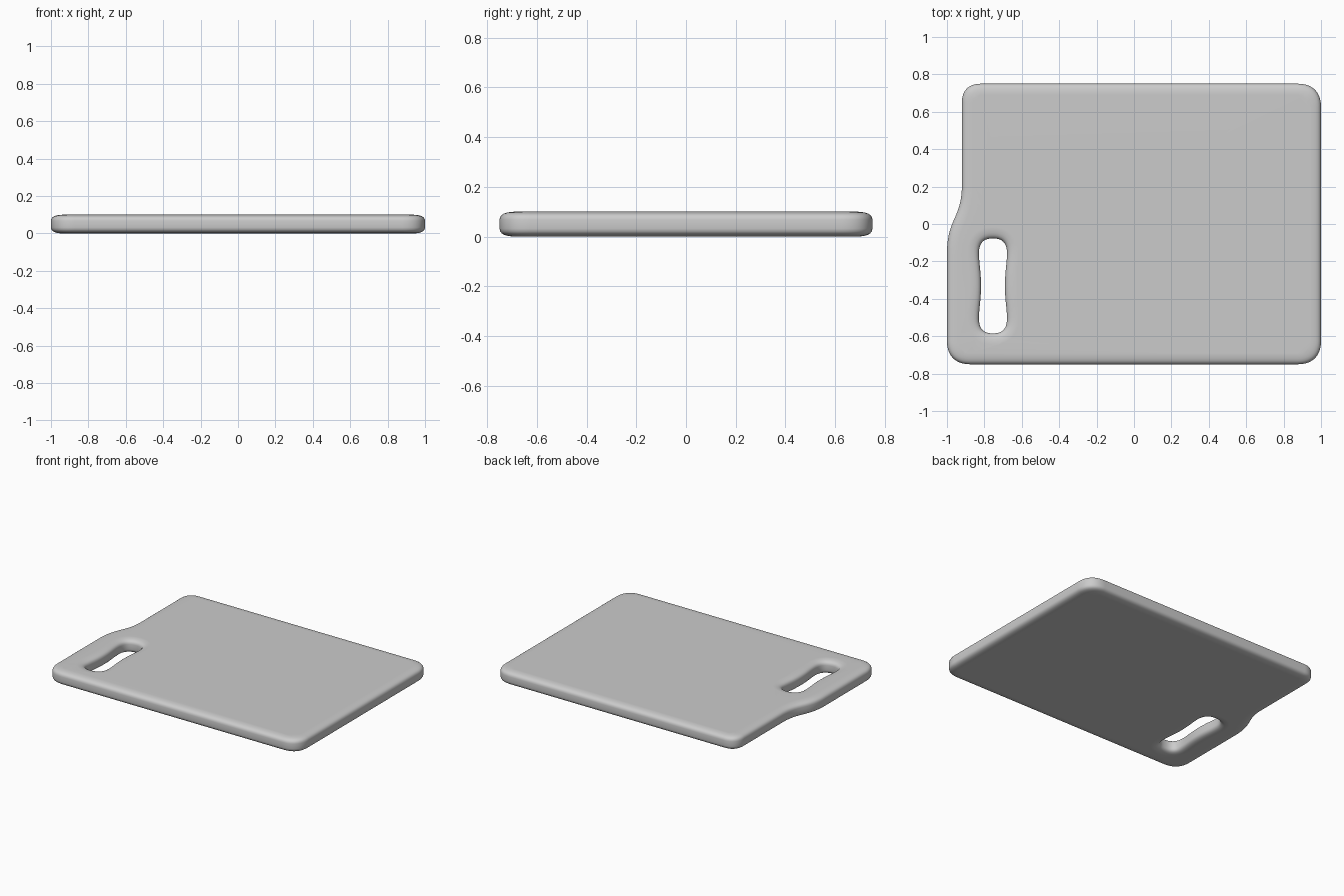
import bpy, bmesh
from mathutils import Vector

if "Cube" in bpy.data.objects:
    bpy.data.objects.remove(bpy.data.objects["Cube"])


def bezier(p0, p1, p2, p3, n):
    """Sample a cubic curve, leaving out its last point."""
    p0, p1, p2, p3 = map(Vector, (p0, p1, p2, p3))
    out = []
    for i in range(n):
        t = i / n
        s = 1 - t
        out.append(p0*s**3 + p1*3*s*s*t + p2*3*s*t*t + p3*t**3)
    return out


def corner(c, d_in, d_out, size, n=16):
    """Softly rounded corner at c, entered along d_in and left along d_out."""
    c, a, b = Vector(c), Vector(d_in), Vector(d_out)
    k = size * 0.36
    return bezier(c - a*size, c - a*k, c + b*k, c + b*size, n) + [c + b*size]


def inset(loop, d):
    """Move a loop by d to its left, which is the solid side."""
    out = []
    for i, p in enumerate(loop):
        a = (p - loop[i - 1]).normalized()
        b = (loop[(i + 1) % len(loop)] - p).normalized()
        t = (a + b).normalized()
        out.append(p + Vector((-t.y, t.x)) * d)
    return out


# Board outline, counter-clockwise, with the stepped grip side on the left
outline = (corner((-1, -0.75), (0, -1), (1, 0), 0.125)
           + corner((1, -0.75), (1, 0), (0, 1), 0.125)
           + corner((1, 0.75), (0, 1), (-1, 0), 0.125)
           + corner((-0.92, 0.75), (-1, 0), (0, -1), 0.10)
           + bezier((-0.92, 0.21), (-0.92, 0.03), (-1, 0.03), (-1, -0.16), 24)
           + [Vector((-1, -0.16))])

# Waisted handle slot, one quarter mirrored, then run clockwise
quarter = (bezier((0.064, 0), (0.064, 0.08), (0.075, 0.12), (0.075, 0.175), 10)
           + bezier((0.075, 0.175), (0.075, 0.235), (0.045, 0.254), (0, 0.254), 12))
top = Vector((0, 0.254))
half = quarter + [top] + [Vector((-p.x, p.y)) for p in reversed(quarter)]
slot = half + [Vector((p.x, -p.y)) for p in reversed(half[1:-1])]
slot = [p + Vector((-0.754, -0.331)) for p in reversed(slot)]

# Rounded edge section: (inset, height), mirrored about mid thickness
lower = [(0.06, 0), (0.045, 0.0012), (0.03, 0.0035), (0.018, 0.0075),
         (0.009, 0.013), (0.003, 0.021), (0.0, 0.032)]
section = lower + [(0, 0.05)] + [(d, 0.1 - z) for d, z in reversed(lower)]

bm = bmesh.new()
caps = [[], []]
for loop in (outline, slot):
    rings = [[bm.verts.new((p.x, p.y, z)) for p in inset(loop, d)]
             for d, z in section]
    n = len(loop)
    for r0, r1 in zip(rings, rings[1:]):
        for i in range(n):
            j = (i + 1) % n
            bm.faces.new((r0[i], r0[j], r1[j], r1[i]))
    for cap, ring in zip(caps, (rings[0], rings[-1])):
        cap += [bm.edges.get((ring[i], ring[(i + 1) % n])) for i in range(n)]

# Flat faces around the slot
for cap, nz in zip(caps, (-1, 1)):
    bmesh.ops.triangle_fill(bm, edges=cap, use_beauty=True, normal=(0, 0, nz))
bmesh.ops.recalc_face_normals(bm, faces=bm.faces)
for f in bm.faces:
    f.smooth = True

mesh = bpy.data.meshes.new("cutting_board")
bm.to_mesh(mesh)
bm.free()
board = bpy.data.objects.new("cutting_board", mesh)
bpy.context.collection.objects.link(board)
board.modifiers.new("Even shading", 'WEIGHTED_NORMAL')
